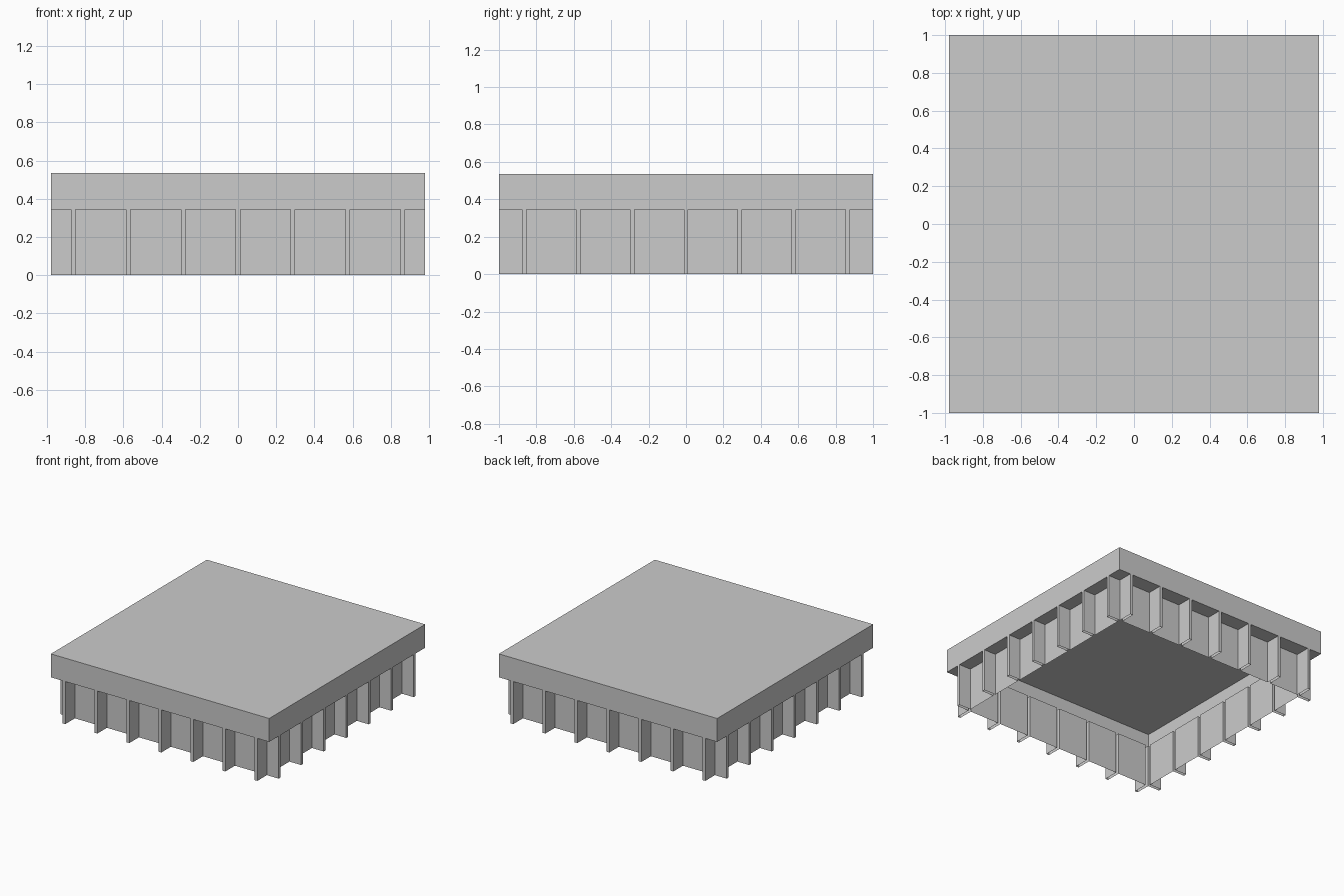
import bpy

if "Cube" in bpy.data.objects:
    bpy.data.objects.remove(bpy.data.objects["Cube"])

HX, HY = 0.98, 1.0           # half sizes of the slab
Z_LOW, Z_TOP = 0.345, 0.535  # underside and top of the slab
T = 0.012                    # half thickness of the fins
PX, PY = 0.2873, 0.2885      # fin spacing along x and y
WX, WY = 3 * PX + T, 3 * PY + T  # wall planes, in line with the corner fins


def mesh_object(name, verts, faces):
    me = bpy.data.meshes.new(name)
    me.from_pydata(verts, [], faces)
    me.update()
    ob = bpy.data.objects.new(name, me)
    bpy.context.collection.objects.link(ob)
    return ob


def rect(hx, hy, z):
    return [(-hx, -hy, z), (hx, -hy, z), (hx, hy, z), (-hx, hy, z)]


# Roof: a thin shell, open underneath
faces = [(4, 5, 6, 7)] + [(i, (i + 1) % 4, (i + 1) % 4 + 4, i + 4) for i in range(4)]
mesh_object("roof_shell", rect(HX, HY, Z_LOW) + rect(HX, HY, Z_TOP), faces)


# One side of the thin-walled skirt: a wall line folded outwards into hollow fins
def fin_line(pitch, wall, edge):
    pts = []
    for i in range(-3, 4):
        c = pitch * i
        pts += [(c - T, wall), (c - T, edge), (c + T, edge), (c + T, wall)]
    return pts


# Each side gets its folded skirt, the soffit cells between fins and one corner cell
def side(name, pts, corner, turn):
    n = len(pts)
    flat = [turn(u, v) for u, v in pts]
    verts = [(x, y, 0) for x, y in flat] + [(x, y, Z_LOW) for x, y in flat]
    mesh_object(name + "_skirt", verts, [(i, i + 1, n + i + 1, n + i) for i in range(n - 1)])

    # Cell corners: wall, fin edge of one fin, then fin edge, wall of the next
    cells = [(k + 3, k, k - 1, k - 2) for k in range(4, n, 4)]
    cells = [(k - 1, k, k + 1, k - 2) for k in range(4, n, 4)]
    sv = [(x, y, Z_LOW) for x, y in flat]
    (u, v), (w, e) = pts[-1], corner
    sv += [(*turn(a, b), Z_LOW) for a, b in ((u, v), (w, v), (w, e), (u, e))]
    cells.append((n, n + 3, n + 2, n + 1))
    faces = [c if c[0] == n else (c[0], c[3], c[2], c[1]) for c in cells]
    mesh_object(name + "_soffit", sv, faces)


front = fin_line(PX, WY, HY)
flank = fin_line(PY, WX, HX)
side("front", front, (HX, HY), lambda u, v: (u, -v))
side("right", flank, (HY, HX), lambda u, v: (v, u))
side("back", front, (HX, HY), lambda u, v: (-u, v))
side("left", flank, (HY, HX), lambda u, v: (-v, -u))
